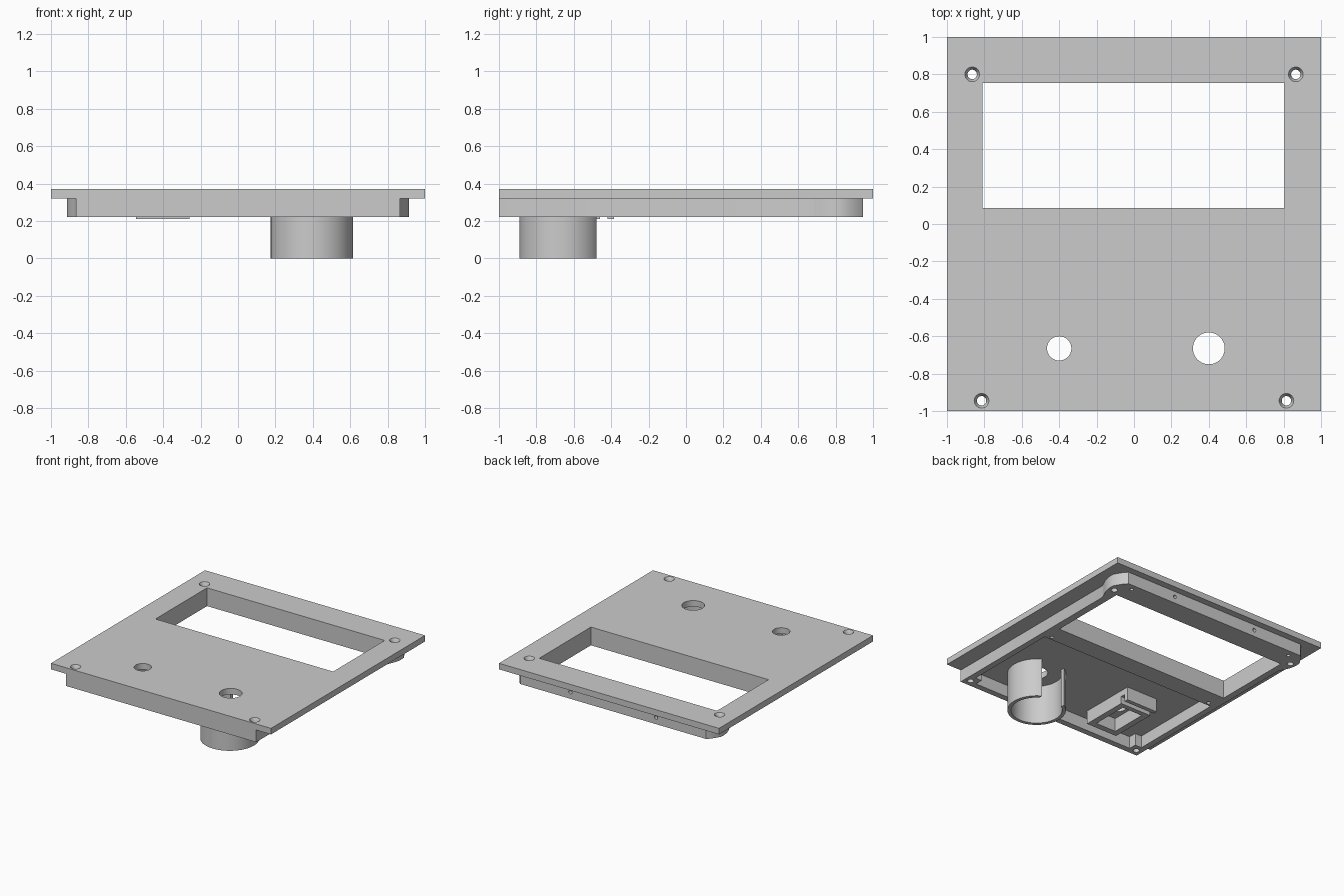
import bpy
from math import radians

old = bpy.data.objects.get("Cube")
if old:
    bpy.data.objects.remove(old, do_unlink=True)

grey = bpy.data.materials.new("light_grey")
grey.use_nodes = True
COLOUR = (0.60, 0.60, 0.60, 1)
grey.diffuse_color = COLOUR
grey.node_tree.nodes["Principled BSDF"].inputs["Base Color"].default_value = COLOUR

Z_BOTTOM, Z_PLATE, Z_TOP = 0.22, 0.32, 0.37
KNOB = (0.395, -0.67)
SWITCH = (-0.4, -0.665)


def finish(obj, name):
    obj.name = name
    obj.data.materials.clear()
    obj.data.materials.append(grey)
    return obj


def box(name, x0, x1, y0, y1, z0, z1):
    bpy.ops.mesh.primitive_cube_add(size=1, location=((x0 + x1) / 2, (y0 + y1) / 2, (z0 + z1) / 2))
    obj = bpy.context.object
    obj.scale = (x1 - x0, y1 - y0, z1 - z0)
    bpy.ops.object.transform_apply(location=False, rotation=False)
    return finish(obj, name)


def rod(name, x, y, z0, z1, r, r_top=None, sides=32):
    bpy.ops.mesh.primitive_cone_add(vertices=sides, radius1=r, radius2=r if r_top is None else r_top,
                                    depth=z1 - z0, location=(x, y, (z0 + z1) / 2))
    return finish(bpy.context.object, name)


def prism(name, outline, z0, z1):
    n = len(outline)
    verts = [(x, y, z) for z in (z0, z1) for x, y in outline]
    faces = [tuple(reversed(range(n))), tuple(range(n, 2 * n))]
    faces += [(i, (i + 1) % n, n + (i + 1) % n, n + i) for i in range(n)]
    mesh = bpy.data.meshes.new(name)
    mesh.from_pydata(verts, [], faces)
    obj = bpy.data.objects.new(name, mesh)
    bpy.context.collection.objects.link(obj)
    return finish(obj, name)


def combine(target, tools, operation="DIFFERENCE"):
    bpy.context.view_layer.objects.active = target
    for tool in tools:
        tool.hide_render = True
        mod = target.modifiers.new("bool", "BOOLEAN")
        mod.operation, mod.solver, mod.object = operation, "EXACT", tool
        bpy.ops.object.modifier_apply(modifier=mod.name)
        bpy.data.objects.remove(tool, do_unlink=True)


def smooth(obj):
    bpy.ops.object.select_all(action="DESELECT")
    obj.select_set(True)
    bpy.context.view_layer.objects.active = obj
    bpy.ops.object.shade_smooth_by_angle(angle=radians(30))


def window():
    return box("window_cutter", -0.81, 0.805, 0.085, 0.755, 0.1, 0.5)


SCREWS = [(s * x, y) for s in (-1, 1) for x, y in ((0.865, 0.8), (0.815, -0.945))]


def screw_holes():
    return [rod("screw_cutter", x, y, 0.1, 0.5, 0.025) for x, y in SCREWS]


# Top plate with window, control holes and countersunk screws
plate = box("top_plate", -1, 1, -1, 1, Z_PLATE, Z_TOP)
sinks = [rod("sink_cutter", x, y, Z_TOP - 0.03, Z_TOP + 0.01, 0.022, 0.045) for x, y in SCREWS]
combine(plate, [window(),
                rod("knob_hole", 0.4, -0.665, 0.25, 0.45, 0.085, sides=48),
                rod("switch_hole", *SWITCH, 0.25, 0.45, 0.065, sides=48)] + screw_holes() + sinks)
smooth(plate)

# Under frame, flaring out around the rear screws
side = [(0.865, -1), (0.865, 0.66), (0.878, 0.69), (0.897, 0.73), (0.91, 0.77),
        (0.915, 0.81), (0.913, 0.85), (0.87, 0.92), (0.845, 0.945)]
frame = prism("under_frame", side + [(-x, y) for x, y in reversed(side)], Z_BOTTOM, Z_PLATE)
cavity = box("cavity_cutter", -0.815, 0.815, -0.95, -0.075, 0.1, 0.5)
combine(cavity, [box("corner_post", min(s * 0.755, s), max(s * 0.755, s), -1.1, -0.885, 0, 0.6)
                 for s in (-1, 1)])
pilots = [rod("pilot_cutter", s * 0.77, y, 0.1, 0.28, 0.015, sides=16)
          for s in (-1, 1) for y in (-0.045, 0.89)]
combine(frame, [window(), cavity] + screw_holes() + pilots)
for s in (-1, 1):
    hole = rod("rear_cutter", s * 0.39, 0.94, 0.2, 0.35, 0.015, sides=16)
    hole.rotation_euler.x = radians(90)
    hole.location.z = 0.275
    bpy.context.view_layer.update()
    combine(frame, [hole])
smooth(frame)

# Round open sleeve around the knob, slotted at the rear
sleeve = rod("knob_sleeve", *KNOB, 0, Z_PLATE, 0.22, sides=64)
combine(sleeve, [rod("bore_cutter", *KNOB, -0.1, 0.5, 0.192, sides=64),
                 box("slot_cutter", KNOB[0] - 0.107, KNOB[0] + 0.107, KNOB[1], -0.3, -0.1, 0.5)])
smooth(sleeve)

# Rectangular switch holder with a cross groove near the rear
holder = box("switch_holder", -0.545, -0.26, -0.86, -0.385, 0.21, Z_PLATE)
combine(holder, [box("pocket_cutter", -0.495, -0.31, -0.81, -0.5, 0.1, 0.5),
                 box("groove_cutter", -0.6, -0.2, -0.46, -0.42, 0.1, 0.27)])
